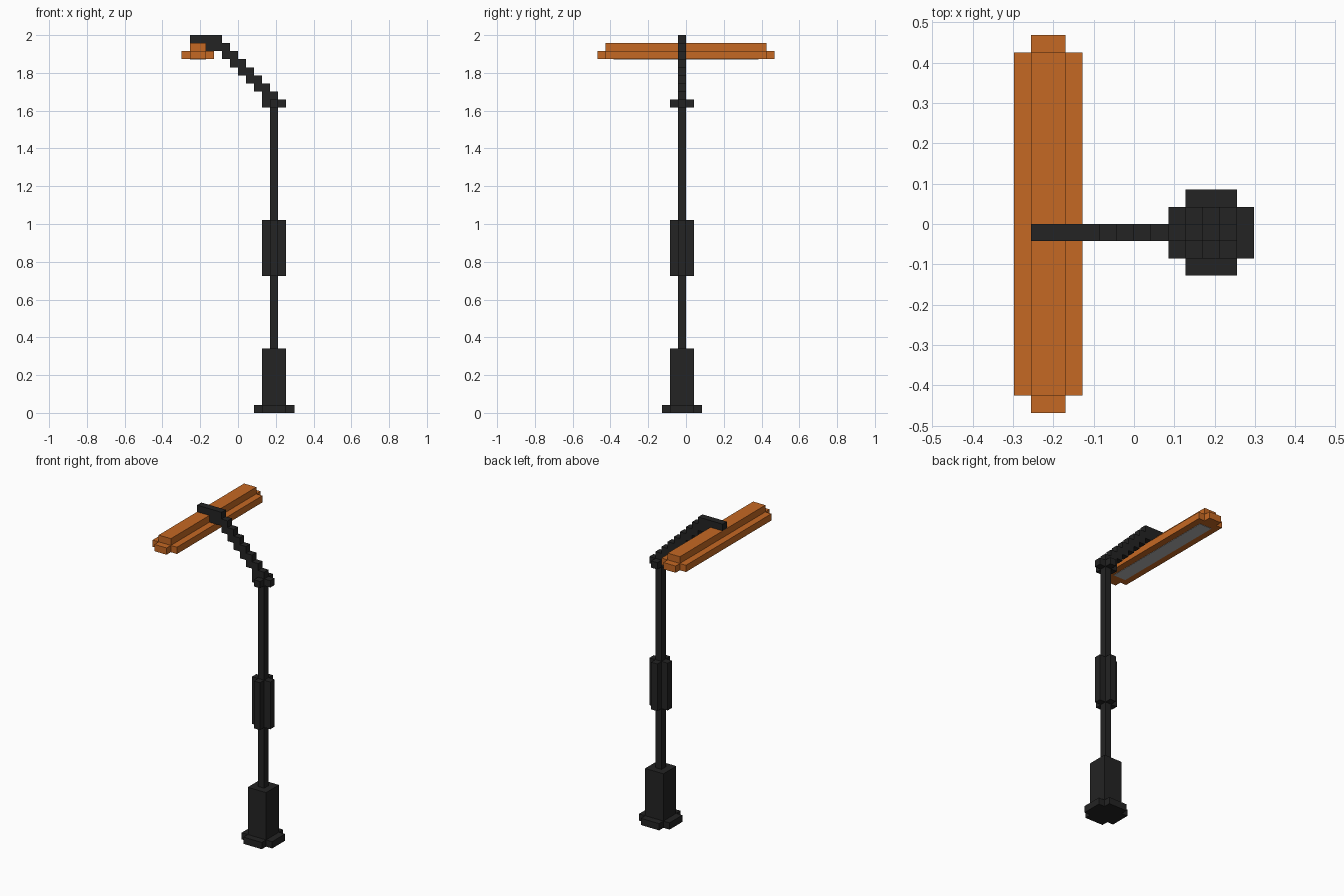
import bpy
import bmesh
from mathutils import Vector

if "Cube" in bpy.data.objects:
    bpy.data.objects.remove(bpy.data.objects["Cube"], do_unlink=True)

V = 2 / 47  # edge of one block; all part sizes below are in blocks


def material(name, rgb):
    m = bpy.data.materials.new(name)
    m.use_nodes = True
    m.diffuse_color = (*rgb, 1)
    bsdf = next(n for n in m.node_tree.nodes if n.type == 'BSDF_PRINCIPLED')
    bsdf.inputs["Base Color"].default_value = (*rgb, 1)
    bsdf.inputs["Roughness"].default_value = 0.8
    return m


DARK = material("dark_metal", (0.017, 0.017, 0.017))
ORANGE = material("orange_housing", (0.56, 0.14, 0.017))
GREY = material("grey_lamp_glass", (0.45, 0.45, 0.45))


def prism(name, outline, lo, hi, mat, axis='Z'):
    """Extrude a flat outline along Z (outline in x, y) or along Y (outline in x, z)."""
    bm = bmesh.new()
    verts = [bm.verts.new((a, b, lo) if axis == 'Z' else (a, lo, b)) for a, b in outline]
    face = bm.faces.new(verts)
    ext = bmesh.ops.extrude_face_region(bm, geom=[face])
    shift = Vector((0, 0, hi - lo)) if axis == 'Z' else Vector((0, hi - lo, 0))
    moved = [e for e in ext["geom"] if isinstance(e, bmesh.types.BMVert)]
    bmesh.ops.translate(bm, verts=moved, vec=shift)
    bmesh.ops.scale(bm, verts=bm.verts, vec=(V, V, V))
    bmesh.ops.recalc_face_normals(bm, faces=bm.faces)
    mesh = bpy.data.meshes.new(name)
    bm.to_mesh(mesh)
    bm.free()
    mesh.materials.append(mat)
    obj = bpy.data.objects.new(name, mesh)
    bpy.context.collection.objects.link(obj)
    return obj


def rect(x0, x1, y0, y1):
    return [(x0, y0), (x1, y0), (x1, y1), (x0, y1)]


def notched(x0, x1, y0, y1):
    """Rectangle with one block missing at every corner."""
    return [(x0 + 1, y0), (x1 - 1, y0), (x1 - 1, y0 + 1), (x1, y0 + 1),
            (x1, y1 - 1), (x1 - 1, y1 - 1), (x1 - 1, y1), (x0 + 1, y1),
            (x0 + 1, y1 - 1), (x0, y1 - 1), (x0, y0 + 1), (x0 + 1, y0 + 1)]


# Post, from the ground up
prism("base_plate", notched(2, 7, -3, 2), 0, 1, DARK)
prism("base_block", rect(3, 6, -2, 1), 1, 8, DARK)
prism("pole", rect(4, 5, -1, 0), 8, 39, DARK)
prism("middle_sleeve", notched(3, 6, -2, 1), 17, 24, DARK)
prism("top_collar", notched(3, 6, -2, 1), 38, 39, DARK)

# Stepped arm: x range of each one-block layer, rising towards the lamp
layers = [(3 - i, 5 - i) for i in range(6)] + [(-4, -1), (-6, -2)]
right_side, left_side = [], []
for i, (x0, x1) in enumerate(layers):
    z = 39 + i
    right_side += [(x1, z), (x1, z + 1)]
    left_side += [(x0, z), (x0, z + 1)]
prism("stepped_arm", right_side + left_side[::-1], -1, 0, DARK, axis='Y')

# Lamp head with the glass panel underneath
prism("lamp_housing", notched(-7, -3, -11, 11), 44, 45, ORANGE)
prism("lamp_cap", rect(-6, -4, -10, 10), 45, 46, ORANGE)
prism("lamp_glass", rect(-6, -4, -9, 9), 43.95, 44.05, GREY)
